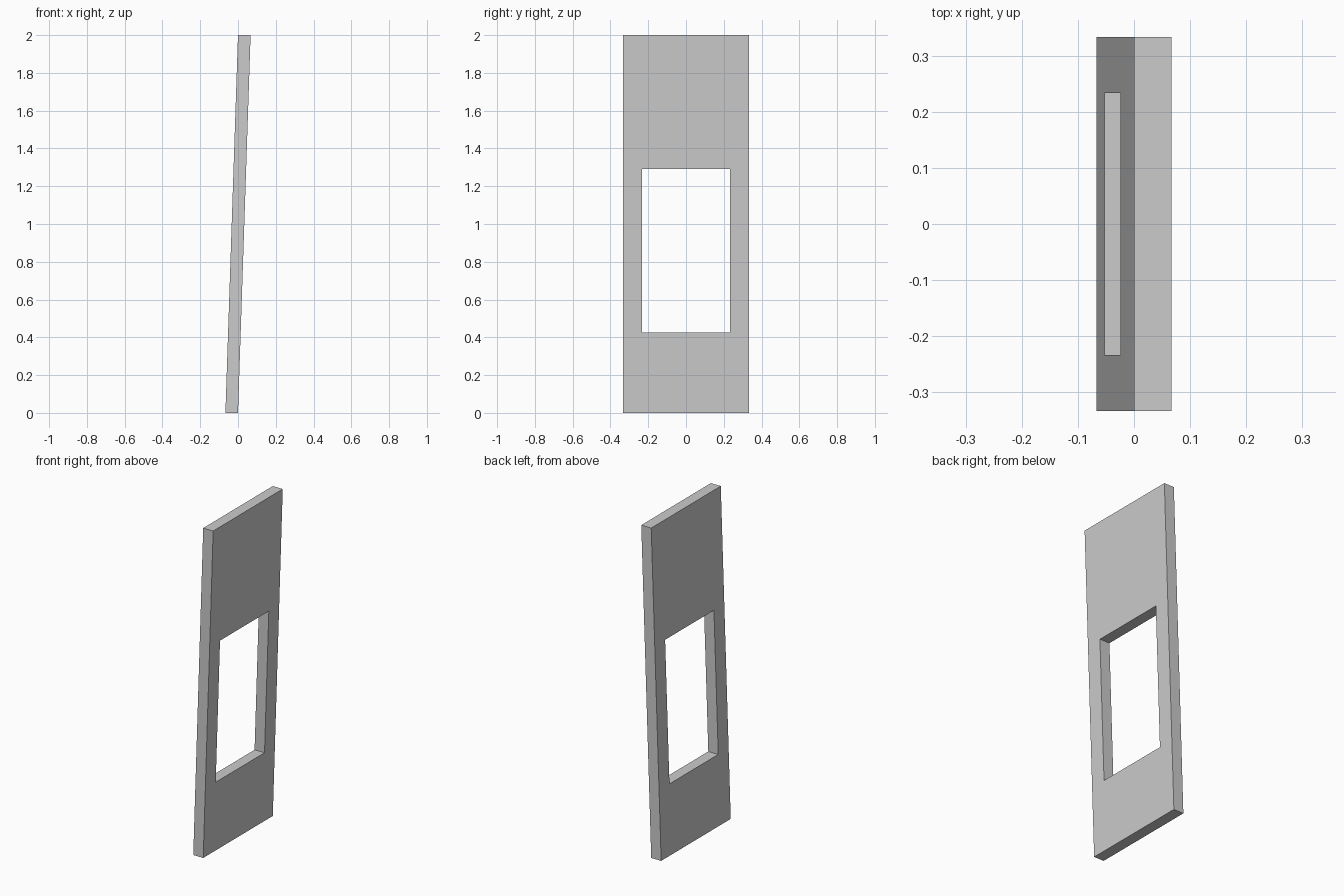
import bpy, bmesh

if "Cube" in bpy.data.objects:
    bpy.data.objects.remove(bpy.data.objects["Cube"])

HEIGHT, THICK, LEAN = 2.0, 0.0667, 0.0667


def rect(bm, half_width, z0, z1):
    """Four corners of an upright rectangle, leaning towards +x with height."""
    corners = [(-half_width, z0), (half_width, z0), (half_width, z1), (-half_width, z1)]
    return [bm.verts.new((-THICK + LEAN * z / HEIGHT, y, z)) for y, z in corners]


bm = bmesh.new()

# Panel outline and window opening, joined as a ring of four faces
outer = rect(bm, 0.3333, 0.0, HEIGHT)
inner = rect(bm, 0.2337, 0.425, 1.291)
ring = []
for i in range(4):
    j = (i + 1) % 4
    ring.append(bm.faces.new((outer[i], outer[j], inner[j], inner[i])))

# Thickness, extruded level so the sill and ends stay horizontal
ext = bmesh.ops.extrude_face_region(bm, geom=ring, use_keep_orig=True)
moved = [v for v in ext["geom"] if isinstance(v, bmesh.types.BMVert)]
bmesh.ops.translate(bm, verts=moved, vec=(THICK, 0, 0))
bmesh.ops.recalc_face_normals(bm, faces=bm.faces)

mesh = bpy.data.meshes.new("leaning_panel")
bm.to_mesh(mesh)
bm.free()
panel = bpy.data.objects.new("leaning_panel", mesh)
bpy.context.collection.objects.link(panel)
